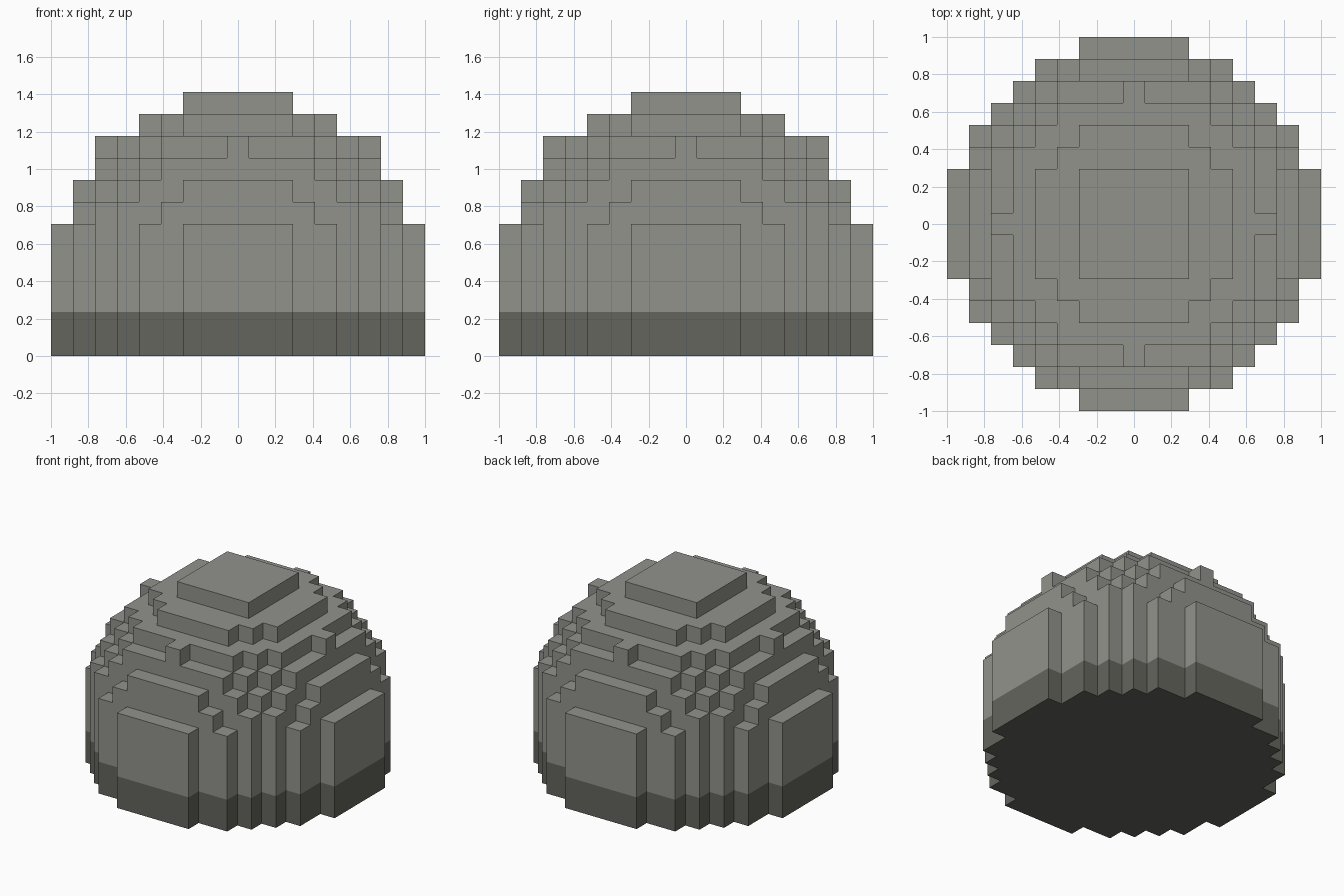
import bpy
import bmesh
import math
from mathutils import Vector

default_cube = bpy.data.objects.get("Cube")
if default_cube:
    bpy.data.objects.remove(default_cube, do_unlink=True)

CELL = 2 / 17          # block size
RADIUS_SQ = 72         # squared dome radius in blocks
LAYERS = 12
CENTRE_LAYER = 3
BAND_LAYERS = 2        # dark layers at the foot


def make_material(name, colour):
    mat = bpy.data.materials.new(name)
    mat.use_nodes = True
    mat.diffuse_color = colour
    mat.node_tree.nodes["Principled BSDF"].inputs["Base Color"].default_value = colour
    return mat


def filled(x, y, layer):
    """Round dome above, straight wall below the centre."""
    if not 0 <= layer < LAYERS:
        return False
    rise = max(1, layer - CENTRE_LAYER)
    return x * x + y * y + rise * rise <= RADIUS_SQ


# Outer skin of the blocks
bm = bmesh.new()
corners = {}


def corner(point):
    key = tuple(round(c * 2) for c in point)
    if key not in corners:
        corners[key] = bm.verts.new(point * CELL)
    return corners[key]


for layer in range(LAYERS):
    for x in range(-8, 9):
        for y in range(-8, 9):
            if not filled(x, y, layer):
                continue
            middle = Vector((x, y, layer + 0.5))
            for axis in range(3):
                for sign in (-1, 1):
                    normal = Vector((0, 0, 0))
                    normal[axis] = sign
                    if filled(x + int(normal.x), y + int(normal.y), layer + int(normal.z)):
                        continue
                    u = Vector((0, 0, 0))
                    u[(axis + 1) % 3] = 0.5
                    v = normal.cross(u)
                    centre = middle + normal / 2
                    face = bm.faces.new([corner(centre + p) for p in (-u - v, u - v, u + v, v - u)])
                    # Dark band at the foot, light stone above
                    face.material_index = 1 if layer < BAND_LAYERS else 0

# Merge the flat block faces into large panels
bmesh.ops.dissolve_limit(bm, angle_limit=math.radians(1), verts=bm.verts[:],
                         edges=bm.edges[:], delimit={'MATERIAL'})

mesh = bpy.data.meshes.new("stepped_dome")
bm.to_mesh(mesh)
bm.free()
mesh.materials.append(make_material("light_stone_grey", (0.287, 0.291, 0.262, 1)))
mesh.materials.append(make_material("dark_stone_grey", (0.127, 0.130, 0.109, 1)))
dome = bpy.data.objects.new("stepped_dome", mesh)
bpy.context.collection.objects.link(dome)
